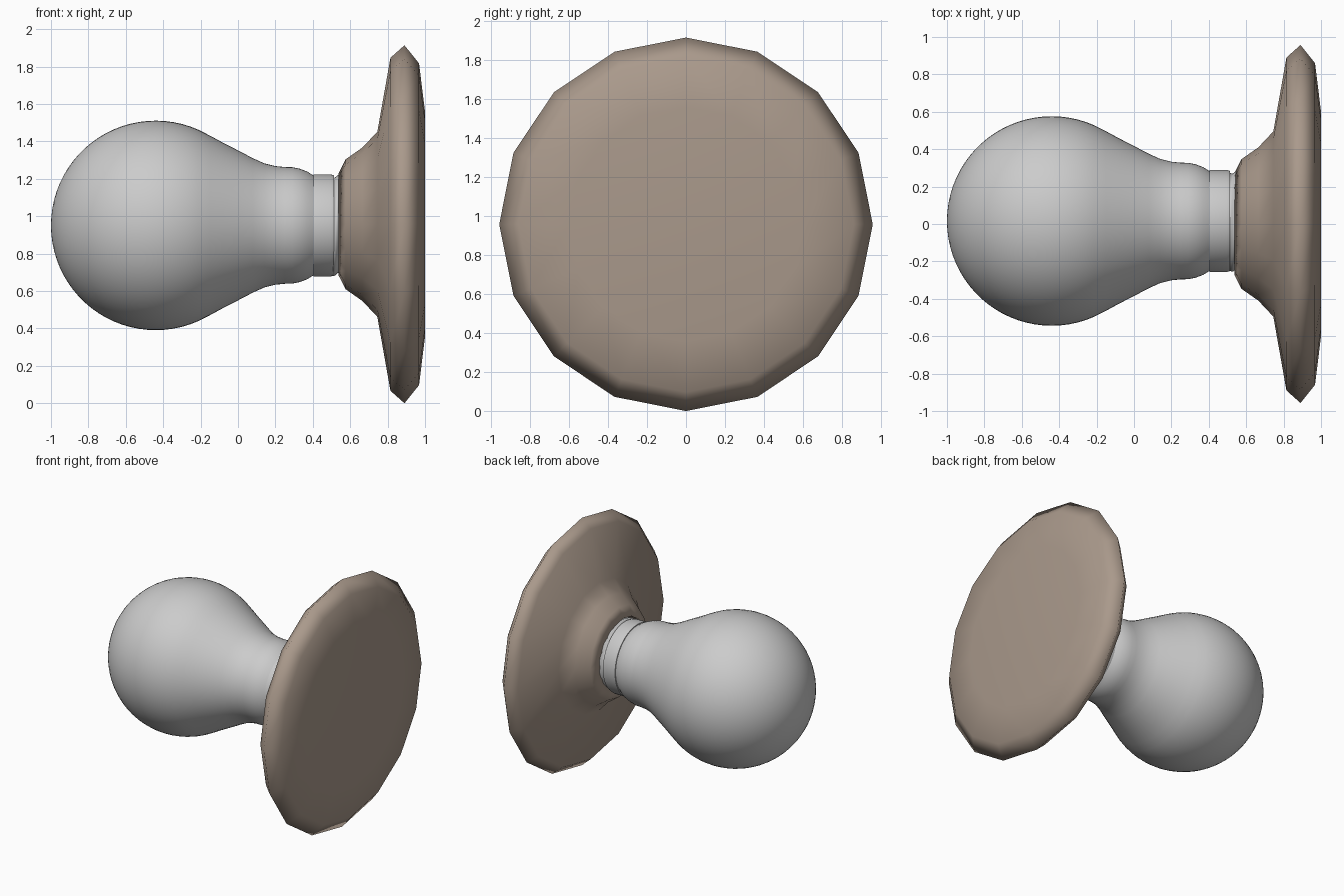
import bpy, bmesh
from math import sin, cos, pi, radians, sqrt

if "Cube" in bpy.data.objects:
    bpy.data.objects.remove(bpy.data.objects["Cube"])


def lathe(name, profile, sides, cy, cz, ripple=None, sharp=40):
    """Revolve (x, radius) points around an axis parallel to x."""
    bm = bmesh.new()
    rings = []
    for x, r in profile:
        if r == 0:
            rings.append([bm.verts.new((x, cy, cz))])
            continue
        ring = []
        for i in range(sides):
            a = 2 * pi * i / sides
            rr = r + (ripple(x, a) if ripple else 0)
            ring.append(bm.verts.new((x, cy + rr * sin(a), cz + rr * cos(a))))
        rings.append(ring)
    for p, q in zip(rings, rings[1:]):
        for i in range(sides):
            j = (i + 1) % sides
            if len(p) == 1:
                bm.faces.new((p[0], q[i], q[j]))
            elif len(q) == 1:
                bm.faces.new((p[i], q[0], p[j]))
            else:
                bm.faces.new((p[i], q[i], q[j], p[j]))
    bmesh.ops.recalc_face_normals(bm, faces=bm.faces)
    me = bpy.data.meshes.new(name)
    bm.to_mesh(me)
    bm.free()
    ob = bpy.data.objects.new(name, me)
    bpy.context.collection.objects.link(ob)
    bpy.ops.object.select_all(action='DESELECT')
    bpy.context.view_layer.objects.active = ob
    ob.select_set(True)
    bpy.ops.object.shade_smooth_by_angle(angle=radians(sharp))
    return ob


CY, CZ = 0.016, 0.951   # bulb axis
BX, R = -0.44, 0.56     # globe centre and radius

# Glass bulb: spherical globe flowing into the neck
globe = [(BX - R * cos(t), R * sin(t)) for t in
         [radians(114) * i / 24 for i in range(25)]]
globe[0] = (BX - R, 0)
neck = [(-0.15, 0.48), (-0.08, 0.442), (0.0, 0.401), (0.08, 0.359),
        (0.14, 0.332), (0.20, 0.317), (0.25, 0.312), (0.29, 0.311),
        (0.33, 0.303), (0.37, 0.288), (0.405, 0.266), (0.41, 0.22)]
lathe("glass_bulb", globe + neck, 64, CY, CZ)

# Metal collar
lathe("cap_collar", [(0.405, 0.2), (0.405, 0.273), (0.495, 0.273),
                     (0.512, 0.268), (0.515, 0.2)], 64, CY, CZ)

# Screw thread running into the socket
PITCH = 0.06
thread = [(0.495 + 0.2 * i / 40, 0.262) for i in range(41)]
lathe("screw_thread", thread + [(0.73, 0.15), (0.76, 0.1), (0.76, 0)], 64, CY, CZ,
      lambda x, a: 0.009 * cos(2 * pi * x / PITCH - a) if x < 0.7 else 0)

# Low-poly socket and mounting plate, hollow around the thread
base = lathe("socket_base", [
    (0.80, 0), (0.80, 0.27), (0.56, 0.27), (0.537, 0.272), (0.575, 0.347),
    (0.665, 0.41), (0.745, 0.495), (0.815, 0.89), (0.89, 0.957),
    (0.968, 0.86), (1.0, 0.6), (1.0, 0)], 16, 0, 0.957, sharp=180)
mat = bpy.data.materials.new("brown")
mat.diffuse_color = (0.40, 0.32, 0.26, 1)
mat.use_nodes = True
mat.node_tree.nodes["Principled BSDF"].inputs["Base Color"].default_value = mat.diffuse_color
base.data.materials.append(mat)
